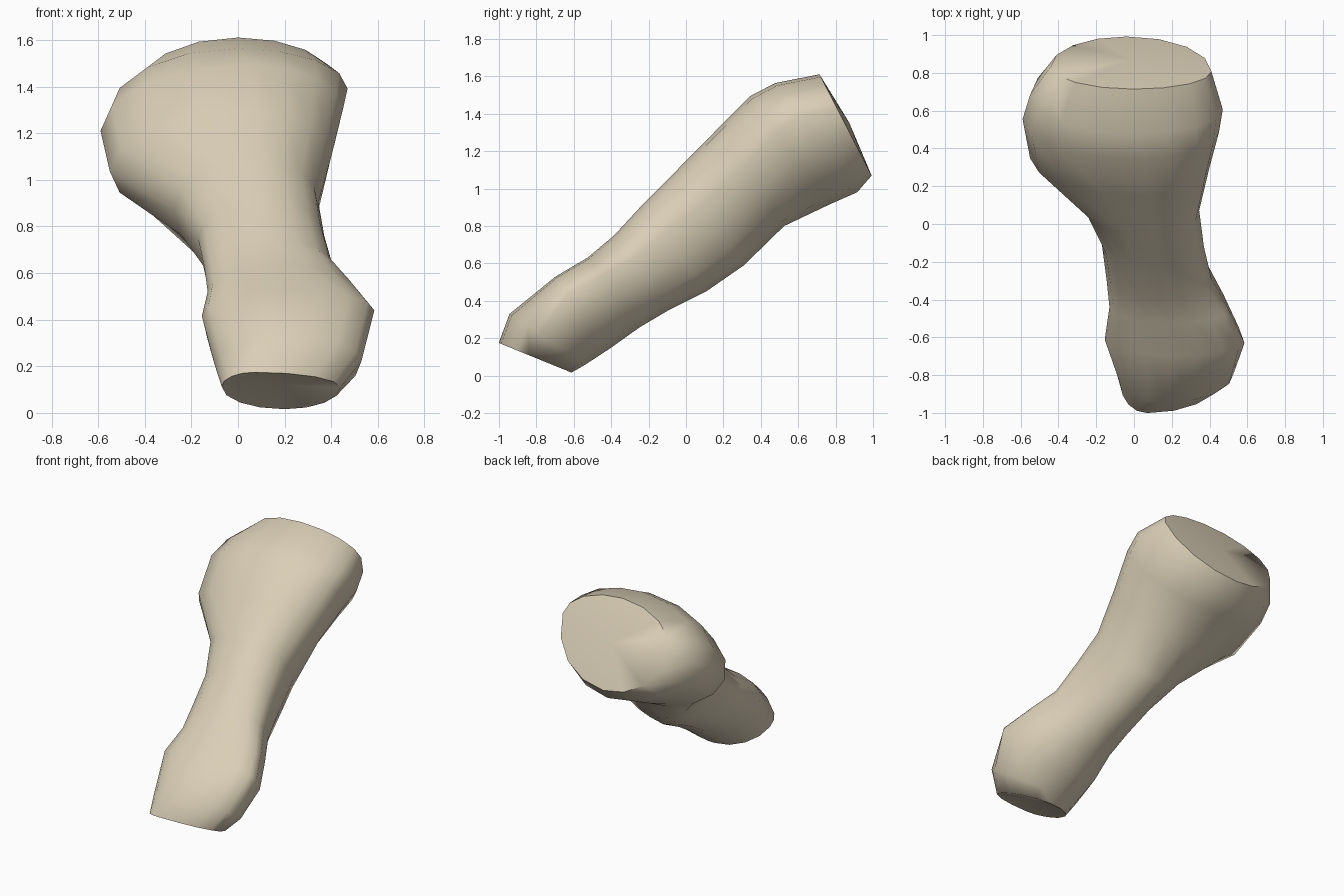
import bpy
import bmesh
import math
from mathutils import Vector

cube = bpy.data.objects.get("Cube")
if cube:
    bpy.data.objects.remove(cube, do_unlink=True)

# Bone axis leans back in the y-z plane; "rise" is the upper side of the shaft
AXIS = Vector((0, 0.8, 0.6))
RISE = Vector((0, -0.6, 0.8))
MIDDLE = 0.58
STEPS = 4  # points per quarter of a cross-section


def place(along, x, height):
    """Turn bone coordinates into a world position."""
    return AXIS * along + RISE * height + Vector((x, 0, 0))


def cross_section(along, slant, right, left, bottom, top):
    """Closed outline made of four quarter ellipses through the extreme points."""
    corners = [left, top, right, bottom]
    outline = []
    for quarter in range(4):
        start, end = corners[quarter], corners[(quarter + 1) % 4]
        # The corner shared by the two extremes is the quarter's centre
        if quarter % 2 == 0:
            centre = (end[0], start[1])
        else:
            centre = (start[0], end[1])
        for step in range(STEPS):
            angle = math.pi / 2 * step / STEPS
            c, s = math.cos(angle), math.sin(angle)
            x = centre[0] + (start[0] - centre[0]) * c + (end[0] - centre[0]) * s
            h = centre[1] + (start[1] - centre[1]) * c + (end[1] - centre[1]) * s
            outline.append(place(along + slant * (h - MIDDLE), x, h))
    return outline


# Stations: along, slant, then (x, height) of the right, left, bottom, top extremes
STATIONS = [
    # lower knuckles
    (-.6, -.6, (-.07, .6), (.44, .59), (.2, .38), (.07, .74)),
    (-.47, -.35, (-.1, .62), (.53, .65), (.2, .37), (.18, .83)),
    (-.24, 0, (-.155, .7), (.585, .73), (.18, .36), (.2, .842)),
    (-.04, 0, (-.13, .68), (.5, .7), (.15, .355), (.18, .82)),
    # shaft
    (.14, 0, (-.145, .68), (.41, .67), (.12, .335), (.14, .83)),
    (.36, 0, (-.17, .66), (.37, .68), (.1, .295), (.12, .87)),
    (.6, 0, (-.27, .64), (.345, .68), (.07, .286), (.1, .905)),
    # flared head
    (.9, 0, (-.55, .62), (.4, .7), (0, .325), (.08, .95)),
    (1.17, 0, (-.59, .635), (.45, .75), (-.02, .27), (.05, .99)),
    (1.32, 0, (-.55, .62), (.47, .75), (-.02, .235), (0, .965)),
    (1.49, .17, (-.44, .6), (.41, .66), (-.04, .26), (0, .86)),
]

# Loft the cross-sections into one skin
bm = bmesh.new()
rings = [[bm.verts.new(p) for p in cross_section(*station)] for station in STATIONS]
count = len(rings[0])
for low, high in zip(rings, rings[1:]):
    for i in range(count):
        j = (i + 1) % count
        bm.faces.new((low[i], low[j], high[j], high[i]))

# End caps: a shallow notch between the knuckles, a gentle dome on the head
for ring, tip in ((rings[0], place(-.56, .2, .57)), (rings[-1], place(1.51, -.02, .56))):
    hub = bm.verts.new(tip)
    for i in range(count):
        bm.faces.new((ring[i], ring[(i + 1) % count], hub))
bmesh.ops.recalc_face_normals(bm, faces=bm.faces)

mesh = bpy.data.meshes.new("bone")
bm.to_mesh(mesh)
bm.free()
bone = bpy.data.objects.new("bone", mesh)
bpy.context.collection.objects.link(bone)

# Bone colour
ivory = bpy.data.materials.new("ivory")
ivory.use_nodes = True
colour = (.7, .62, .47, 1)
ivory.diffuse_color = colour
ivory.node_tree.nodes["Principled BSDF"].inputs["Base Color"].default_value = colour
mesh.materials.append(ivory)

# Smooth shading
bpy.ops.object.select_all(action='DESELECT')
bone.select_set(True)
bpy.context.view_layer.objects.active = bone
bpy.ops.object.shade_smooth_by_angle(angle=math.radians(60))
